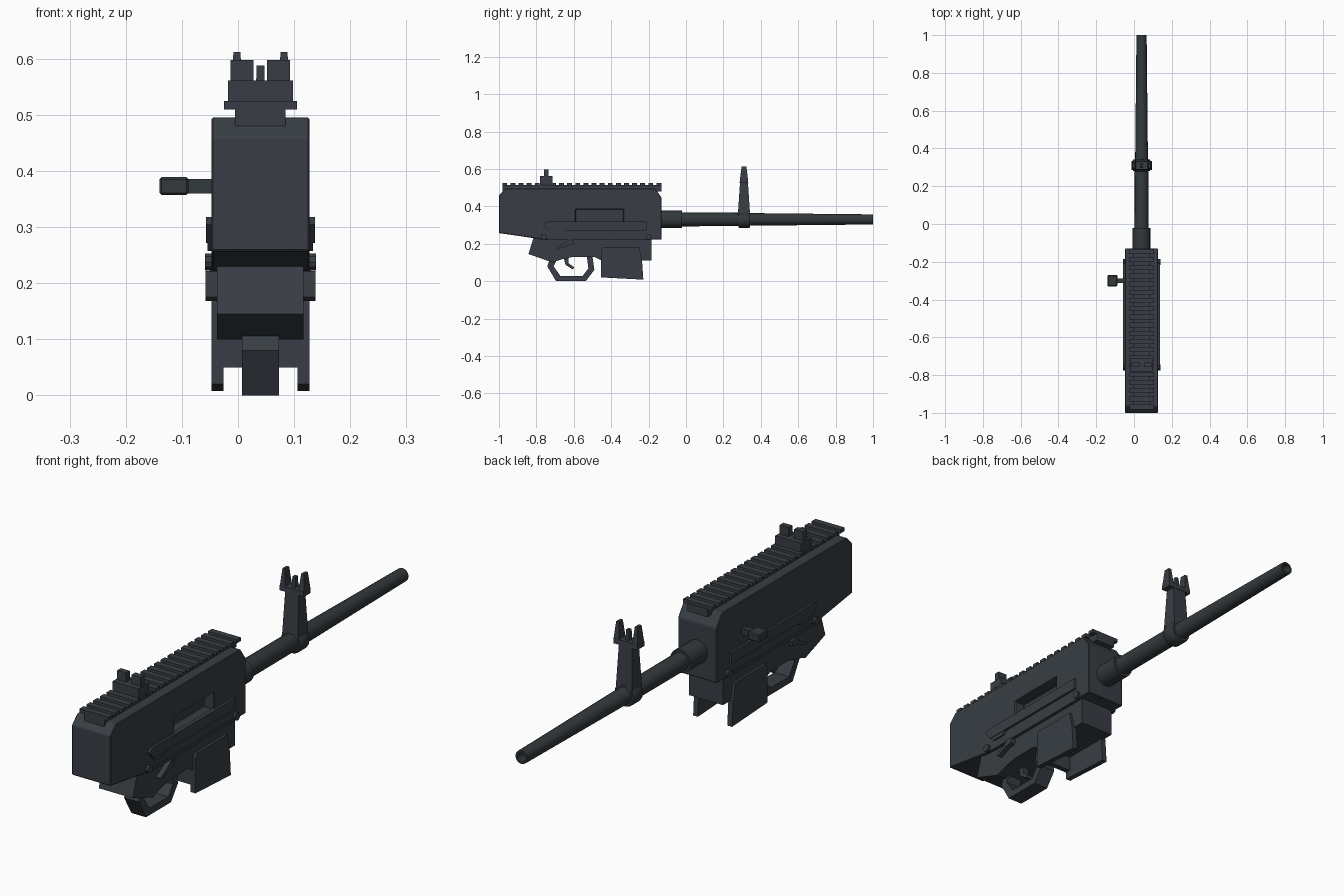
import bpy, bmesh, math
from mathutils import Matrix, Vector

if "Cube" in bpy.data.objects:
    bpy.data.objects.remove(bpy.data.objects["Cube"])

CX = 0.04      # centre plane of the body
BZ = 0.33      # barrel axis height

def material(name, rgb):
    m = bpy.data.materials.new(name)
    m.diffuse_color = (*rgb, 1)
    m.use_nodes = True
    m.node_tree.nodes["Principled BSDF"].inputs["Base Color"].default_value = m.diffuse_color
    return m

SLATE = material("dark slate", (0.040, 0.048, 0.058))
STEEL = material("dark steel", (0.032, 0.040, 0.044))

def finish(name, bm, mat, bevel=0):
    bmesh.ops.recalc_face_normals(bm, faces=bm.faces)
    me = bpy.data.meshes.new(name)
    bm.to_mesh(me)
    bm.free()
    me.materials.append(mat)
    ob = bpy.data.objects.new(name, me)
    bpy.context.collection.objects.link(ob)
    if bevel:
        b = ob.modifiers.new("edge bevel", 'BEVEL')
        b.width, b.segments, b.limit_method = bevel, 1, 'ANGLE'
    return ob

def profile(name, pts, x0, x1, mat=SLATE, bevel=0):
    """Extrude a (y, z) outline from x0 to x1."""
    bm = bmesh.new()
    f = bm.faces.new([bm.verts.new((x0, y, z)) for y, z in pts])
    r = bmesh.ops.extrude_face_region(bm, geom=[f])
    vs = [v for v in r["geom"] if isinstance(v, bmesh.types.BMVert)]
    bmesh.ops.translate(bm, vec=(x1 - x0, 0, 0), verts=vs)
    return finish(name, bm, mat, bevel)

def box(name, x0, x1, y0, y1, z0, z1, mat=SLATE, bevel=0):
    return profile(name, [(y0, z0), (y1, z0), (y1, z1), (y0, z1)], x0, x1, mat, bevel)

def both_sides(name, pts, inner, outer, mat=SLATE):
    """Matching plates left and right of the centre plane."""
    for side, s in (("right", 1), ("left", -1)):
        profile(f"{name}_{side}", pts, CX + s * inner, CX + s * outer, mat)

def lathe(name, rings, n=16, mat=STEEL):
    """Rings of (y, radius) around the barrel axis, first and last closed."""
    bm = bmesh.new()
    loops = [[bm.verts.new((CX + r * math.cos(2 * math.pi * i / n), y,
                            BZ + r * math.sin(2 * math.pi * i / n))) for i in range(n)]
             for y, r in rings]
    for a, b in zip(loops, loops[1:]):
        for i in range(n):
            bm.faces.new((a[i], a[(i + 1) % n], b[(i + 1) % n], b[i]))
    bm.faces.new(loops[0])
    bm.faces.new(loops[-1])
    ob = finish(name, bm, mat)
    bpy.context.view_layer.objects.active = ob
    ob.select_set(True)
    bpy.ops.object.shade_smooth_by_angle(angle=math.radians(35))
    ob.select_set(False)
    return ob

# Upper receiver with the ejection port cut in its right side
body = profile("upper_receiver", [(-1, 0.257), (-0.76, 0.222), (-0.13, 0.222), (-0.13, 0.445),
               (-0.165, 0.495), (-0.965, 0.495), (-1, 0.46)], CX - 0.0875, CX + 0.0875)
cutter = box("port_cutter", 0.08, 0.2, -0.59, -0.335, 0.315, 0.385)
cut = body.modifiers.new("port", 'BOOLEAN')
cut.object, cut.solver = cutter, 'EXACT'
bpy.context.view_layer.objects.active = body
bpy.ops.object.modifier_apply(modifier="port")
bpy.data.objects.remove(cutter)
bev = body.modifiers.new("edge bevel", 'BEVEL')
bev.width, bev.segments, bev.limit_method = 0.003, 1, 'ANGLE'

# Side strips, pins and levers
both_sides("side_strip", [(-0.765, 0.305), (-0.745, 0.318), (-0.21, 0.318), (-0.21, 0.272),
                          (-0.70, 0.272), (-0.735, 0.272)], 0.08, 0.097)
both_sides("strip_drop", [(-0.735, 0.273), (-0.64, 0.273), (-0.66, 0.257), (-0.72, 0.257)], 0.08, 0.094)
for tag, y in (("rear", -0.76), ("front", -0.2)):
    ring = [(y + 0.016 * math.cos(a * math.pi / 5), 0.238 + 0.016 * math.sin(a * math.pi / 5))
            for a in range(10)]
    both_sides(f"{tag}_pin", ring, 0.07, 0.099)
both_sides("selector_lever", [(-0.695, 0.175), (-0.685, 0.168), (-0.635, 0.190), (-0.605, 0.195),
                              (-0.60, 0.215), (-0.625, 0.222), (-0.645, 0.205)], 0.07, 0.098)
box("receiver_seam", CX - 0.09, CX + 0.09, -0.74, -0.2, 0.220, 0.232)

# Lower receiver
profile("lower_receiver", [(-0.81, 0.25), (-0.842, 0.145), (-0.715, 0.10), (-0.66, 0.118),
        (-0.60, 0.130), (-0.49, 0.130), (-0.45, 0.11), (-0.185, 0.11), (-0.185, 0.24)],
        CX - 0.077, CX + 0.077)

# Magazine well, open to the front and below
both_sides("magazine_well_side", [(-0.455, 0.02), (-0.228, 0.008), (-0.235, 0.11),
           (-0.25, 0.18), (-0.445, 0.18), (-0.455, 0.165)], 0.066, 0.0875)
box("magazine_well_back", CX - 0.08, CX + 0.08, -0.455, -0.432, 0.05, 0.17)

# Trigger guard ring from outer and inner outlines
outer = [(-0.725, 0.125), (-0.742, 0.08), (-0.695, 0.0), (-0.535, 0.0), (-0.49, 0.06), (-0.50, 0.132)]
inner = [(-0.685, 0.125), (-0.708, 0.08), (-0.672, 0.028), (-0.552, 0.028), (-0.522, 0.068), (-0.53, 0.132)]
profile("trigger_guard", outer + inner[::-1], CX - 0.033, CX + 0.033)
profile("trigger", [(-0.655, 0.13), (-0.645, 0.088), (-0.605, 0.062), (-0.598, 0.074),
                    (-0.628, 0.096), (-0.63, 0.13)], CX - 0.015, CX + 0.015)

# Charging handle on the left
box("charging_stem", -0.10, -0.04, -0.312, -0.288, 0.360, 0.386, STEEL)
box("charging_knob", -0.14, -0.088, -0.33, -0.27, 0.357, 0.389, STEEL, 0.004)

# Top rail with repeated teeth
box("rail_base", CX - 0.045, CX + 0.045, -0.98, -0.13, 0.48, 0.513)
N = 20
for i in range(N):
    y = -0.982 + i * (0.85 - 0.026) / (N - 1)
    box(f"rail_tooth_{i + 1}", CX - 0.065, CX + 0.065, y, y + 0.026, 0.510, 0.525)

# Rear sight
box("rear_sight_base", CX - 0.058, CX + 0.058, -0.78, -0.713, 0.515, 0.561)
for tag, s in (("left", -1), ("right", 1)):
    a, b = sorted((CX + s * 0.012, CX + s * 0.053))
    box(f"rear_sight_ear_{tag}", a, b, -0.758, -0.734, 0.555, 0.598)

# Barrel with hollow muzzle, collar and sight ring
lathe("barrel", [(-0.14, 0.037), (0.31, 0.036), (0.32, 0.034), (1.0, 0.027), (1.0, 0.018), (0.93, 0.018)])
lathe("barrel_collar", [(-0.14, 0.047), (-0.022, 0.047)])
lathe("front_sight_ring", [(0.28, 0.043), (0.287, 0.047), (0.335, 0.047), (0.342, 0.043)])

# Front sight tower: tapered block, crossbar, ears and post
def taper(name, x, w0, w1, y0, d0, d1, z0, z1, lean=0, mat=SLATE):
    bm = bmesh.new()
    lo = [bm.verts.new((x + a * w0, y0 + b * d0, z0)) for a, b in ((-1, -1), (1, -1), (1, 1), (-1, 1))]
    hi = [bm.verts.new((x + lean + a * w1, y0 + b * d1, z1)) for a, b in ((-1, -1), (1, -1), (1, 1), (-1, 1))]
    bm.faces.new(lo)
    bm.faces.new(hi)
    for i in range(4):
        j = (i + 1) % 4
        bm.faces.new((lo[i], lo[j], hi[j], hi[i]))
    return finish(name, bm, mat)

taper("front_sight_tower", CX, 0.036, 0.030, 0.31, 0.033, 0.021, 0.35, 0.53)
taper("front_sight_crossbar", CX, 0.054, 0.054, 0.31, 0.023, 0.022, 0.525, 0.545)
for tag, s in (("left", -1), ("right", 1)):
    taper(f"front_sight_ear_{tag}", CX + s * 0.042, 0.012, 0.006, 0.31, 0.022, 0.013, 0.54, 0.612, s * 0)
taper("front_sight_post", CX, 0.008, 0.007, 0.31, 0.010, 0.008, 0.54, 0.588)
